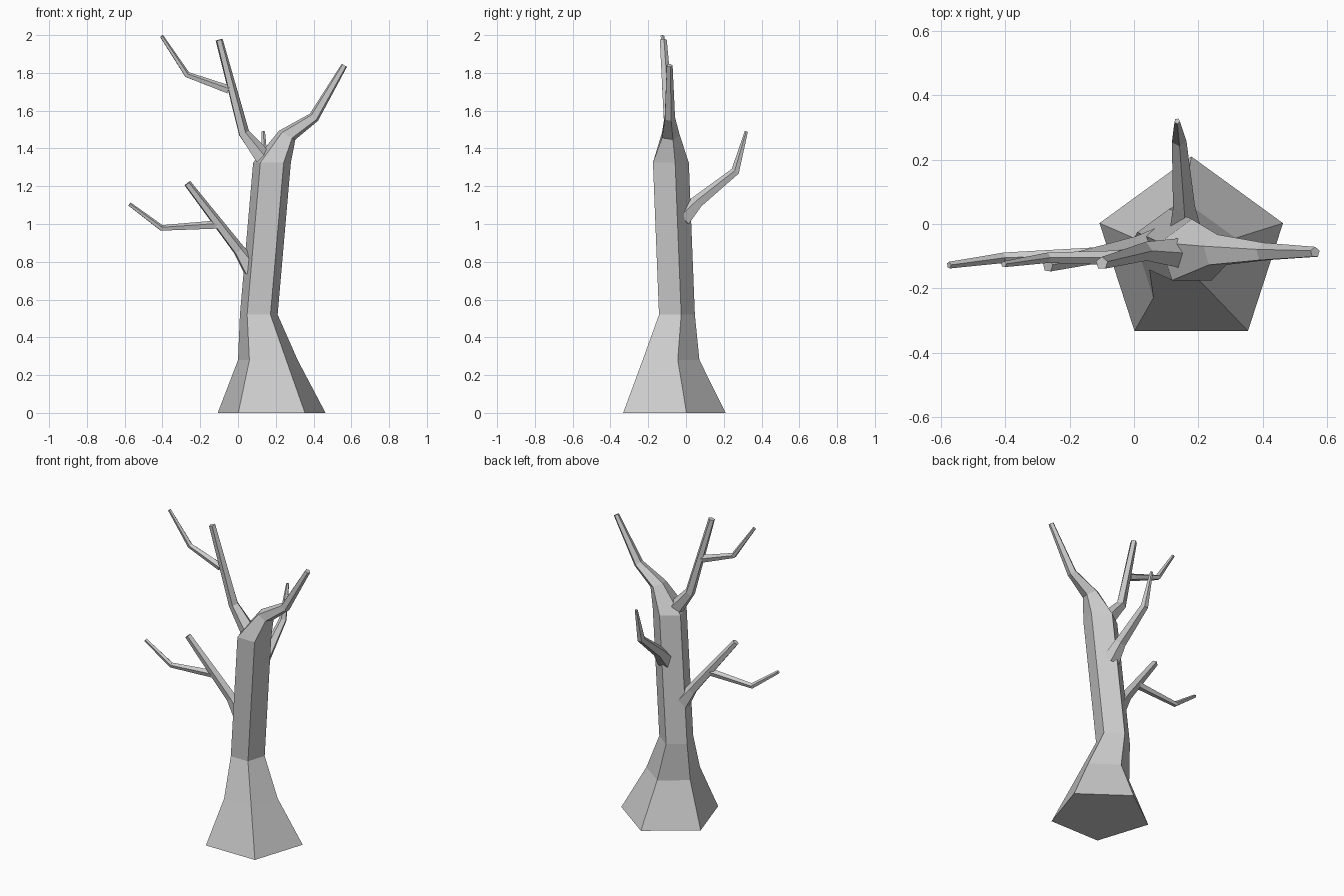
import bpy, bmesh, math
from mathutils import Vector, Matrix

if "Cube" in bpy.data.objects:
    bpy.data.objects.remove(bpy.data.objects["Cube"])

bark = bpy.data.materials.new("grey bark")
bark.use_nodes = True
bark.diffuse_color = (0.6, 0.6, 0.6, 1)
bark.node_tree.nodes["Principled BSDF"].inputs["Base Color"].default_value = (0.6, 0.6, 0.6, 1)
SIDES = 5


def loft(name, rings):
    """Skin a list of (centre, radius, rotation matrix) pentagons, capped at both ends."""
    bm = bmesh.new()
    loops = []
    for centre, radius, rot in rings:
        loop = []
        for k in range(SIDES):
            a = math.pi / 2 + math.tau * k / SIDES
            loop.append(bm.verts.new(centre + rot @ Vector((math.cos(a), math.sin(a), 0)) * radius))
        loops.append(loop)
    for low, high in zip(loops, loops[1:]):
        for k in range(SIDES):
            n = (k + 1) % SIDES
            bm.faces.new((low[k], low[n], high[n], high[k]))
    bm.faces.new(loops[0])
    bm.faces.new(loops[-1])
    bmesh.ops.recalc_face_normals(bm, faces=bm.faces)
    mesh = bpy.data.meshes.new(name)
    bm.to_mesh(mesh)
    bm.free()
    mesh.materials.append(bark)
    obj = bpy.data.objects.new(name, mesh)
    bpy.context.collection.objects.link(obj)


def branch(name, path):
    """Tapered limb through (x, y, z, radius) points, rings square to the path."""
    pts = [Vector(p[:3]) for p in path]
    rings = []
    for i, p in enumerate(pts):
        before = (p - pts[i - 1]).normalized() if i else Vector()
        after = (pts[i + 1] - p).normalized() if i + 1 < len(pts) else Vector()
        rot = (before + after).to_track_quat('Z', 'Y').to_matrix()
        rings.append((p, path[i][3], rot))
    loft(name, rings)


# Trunk: flared foot, straight stem, then leaning over into the main limb
trunk = [  # x, y, z, radius, lean in degrees
    (0.178, -0.09, 0, 0.30, 0),
    (0.158, -0.095, 0.28, 0.166, 0),
    (0.11, -0.058, 0.52, 0.105, 0),
    (0.18, -0.09, 1.325, 0.105, 0),
    (0.26, -0.085, 1.47, 0.052, 28),
    (0.402, -0.088, 1.565, 0.03, 42),
    (0.563, -0.088, 1.84, 0.017, 30),
]
loft("trunk", [(Vector(t[:3]), t[3], Matrix.Rotation(math.radians(t[4]), 3, 'Y')) for t in trunk])

# Upper right limb and its twig
branch("upper_branch", [(0.14, -0.09, 1.34, 0.05), (0.03, -0.085, 1.48, 0.031), (-0.1, -0.122, 1.975, 0.02)])
branch("upper_twig", [(-0.05, -0.105, 1.71, 0.024), (-0.27, -0.105, 1.79, 0.017), (-0.405, -0.125, 1.995, 0.01)])

# Lower right limb and its twig
branch("lower_branch", [(0.075, -0.06, 0.76, 0.055), (0.005, -0.07, 0.86, 0.033), (-0.268, -0.13, 1.215, 0.02)])
branch("lower_twig", [(-0.11, -0.095, 0.995, 0.024), (-0.405, -0.105, 0.978, 0.017), (-0.575, -0.128, 1.105, 0.011)])

# Limb growing from the back
branch("back_branch", [(0.16, -0.02, 1.03, 0.055), (0.155, 0.06, 1.115, 0.036),
                       (0.14, 0.262, 1.278, 0.024), (0.134, 0.32, 1.49, 0.009)])
